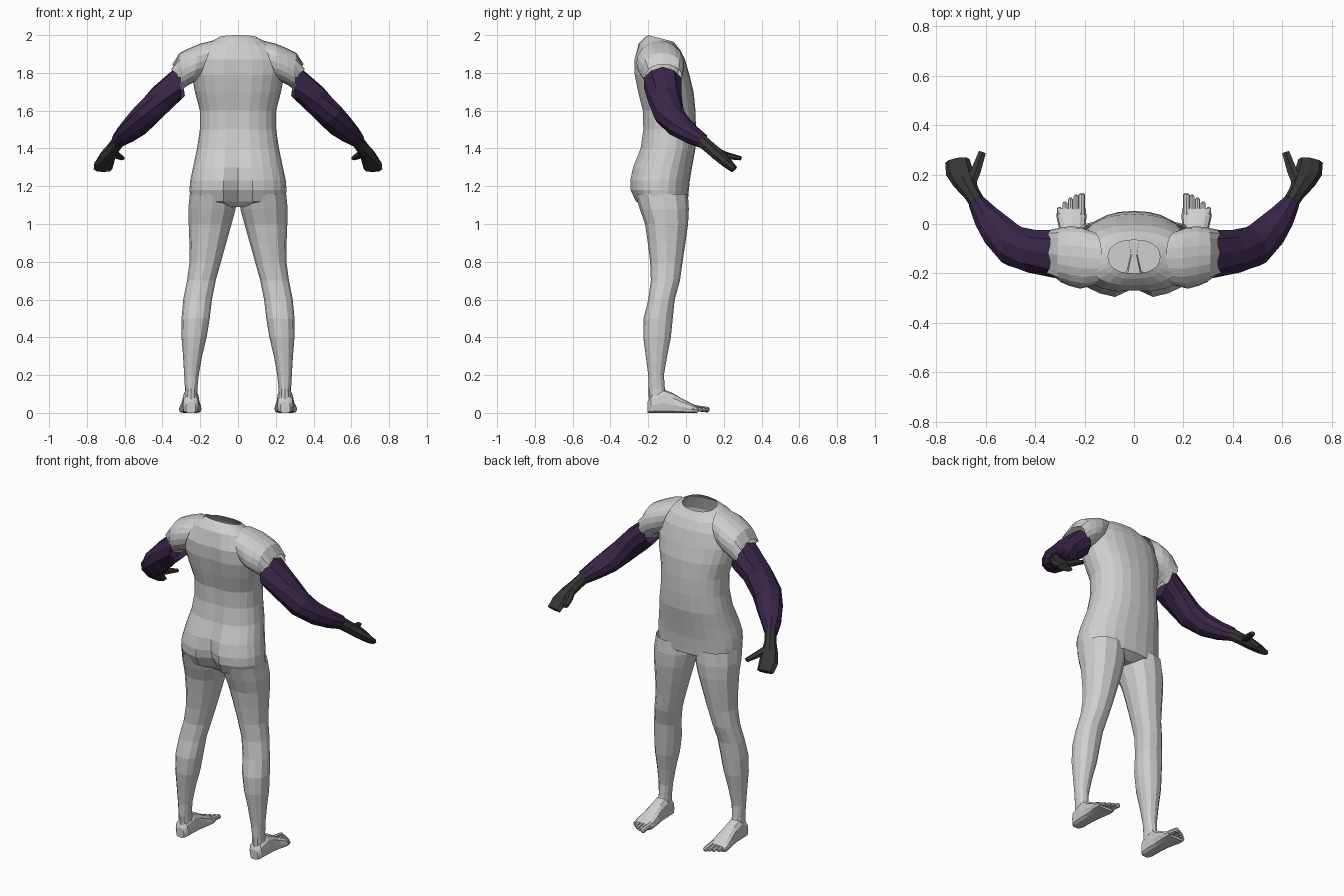
import bpy, bmesh, math, random
from mathutils import Vector

random.seed(4)


def material(name, rgb):
    m = bpy.data.materials.new(name)
    m.diffuse_color = (*rgb, 1)
    return m


GREY = material("light_grey", (0.62, 0.62, 0.62))
PURPLE = material("dark_purple", (0.042, 0.019, 0.068))
DARK = material("charcoal", (0.036, 0.036, 0.034))


def loft(name, rings, mat, cap_start=False, cap_end=False, mirror=False):
    """Skin a list of equal point rings."""
    bm = bmesh.new()
    vs = [[bm.verts.new(p) for p in r] for r in rings]
    n = len(vs[0])
    for a, b in zip(vs, vs[1:]):
        for i in range(n):
            j = (i + 1) % n
            bm.faces.new((a[i], a[j], b[j], b[i]))
    if cap_start:
        bm.faces.new(vs[0][::-1])
    if cap_end:
        bm.faces.new(vs[-1])
    bmesh.ops.recalc_face_normals(bm, faces=bm.faces)
    me = bpy.data.meshes.new(name)
    bm.to_mesh(me)
    bm.free()
    me.materials.append(mat)
    ob = bpy.data.objects.new(name, me)
    bpy.context.collection.objects.link(ob)
    if mirror:
        ob.modifiers.new("Mirror", "MIRROR").use_mirror_merge = False
    return ob


def unit_ring(n, power=1.0):
    out = []
    for i in range(n):
        a = 2 * math.pi * i / n - math.pi / 2
        c, s = math.cos(a), math.sin(a)
        out.append((math.copysign(abs(c) ** power, c) if abs(c) > 1e-6 else 0,
                    math.copysign(abs(s) ** power, s) if abs(s) > 1e-6 else 0))
    return out


def section(x0, x1, yb, yf, zb, zf, n, power=1.0, cleft=0.0):
    """Near-horizontal ring, its height running from zb at the back to zf in front."""
    pts = []
    for u, v in unit_ring(n, power):
        y = (yb + yf) / 2 + v * (yf - yb) / 2
        if v < 0 and abs(u) < 0.05:
            y += cleft
        pts.append(Vector(((x0 + x1) / 2 + u * (x1 - x0) / 2, y,
                           zb + (zf - zb) * (v + 1) / 2)))
    return pts


def tube(name, path, n, mat, start_dir=None, ragged=0.0, caps=False):
    """Mirrored tube through (centre, side radius, upright radius) stations."""
    rings = []
    cs = [Vector(p[0]) for p in path]
    for k, (c, ru, rv) in enumerate(path):
        t = (cs[min(k + 1, len(cs) - 1)] - cs[max(k - 1, 0)]).normalized()
        if k == 0 and start_dir:
            t = Vector(start_dir).normalized()
        side = t.cross(Vector((0, 0, 1))).normalized()
        up = side.cross(t)
        jag = ragged if k == 0 else 0
        rings.append([cs[k] + side * u * ru + up * v * rv
                      + t * random.uniform(-jag, jag) for u, v in unit_ring(n)])
    return loft(name, rings, mat, caps, caps, mirror=True)


# Torso: half width, back y, front y, back z, front z, cleft depth
torso = [
    (0.14, -0.20, -0.04, 1.09, 1.09, 0),
    (0.250, -0.270, 0.010, 1.12, 1.12, 0.06),
    (0.257, -0.298, 0.015, 1.18, 1.18, 0.05),
    (0.253, -0.300, 0.020, 1.23, 1.23, 0.04),
    (0.238, -0.285, 0.032, 1.30, 1.30, 0.025),
    (0.217, -0.245, 0.050, 1.40, 1.40, 0.01),
    (0.202, -0.230, 0.053, 1.50, 1.50, 0.008),
    (0.202, -0.233, 0.050, 1.60, 1.60, 0.01),
    (0.228, -0.258, 0.040, 1.70, 1.70, 0.012),
    (0.245, -0.276, 0.018, 1.79, 1.79, 0.012),
    (0.238, -0.277, -0.005, 1.87, 1.87, 0.008),
    (0.190, -0.250, -0.030, 1.955, 1.92, 0),
    (0.135, -0.222, -0.050, 1.985, 1.945, 0),
    (0.105, -0.200, -0.065, 2.0, 1.965, 0),
]
loft("torso", [section(-w, w, yb, yf, zb, zf, 24, 0.88, cl)
               for w, yb, yf, zb, zf, cl in torso], GREY, cap_start=True)

# Short sleeves: top x, bottom x, top z, bottom z, back y, front y
sleeve = [
    (0.13, 0.21, 1.972, 1.76, -0.25, -0.03),
    (0.20, 0.235, 1.955, 1.75, -0.262, -0.012),
    (0.26, 0.265, 1.93, 1.735, -0.25, -0.010),
    (0.31, 0.285, 1.905, 1.72, -0.235, -0.015),
    (0.350, 0.300, 1.845, 1.705, -0.215, -0.022),
]
rings = []
for k, (xt, xb, zt, zb, yb, yf) in enumerate(sleeve):
    jag = 0.014 if k == len(sleeve) - 1 else 0
    rings.append([Vector((xb + (xt - xb) * (v + 1) / 2 + random.uniform(-jag, jag),
                          (yb + yf) / 2 + u * (yf - yb) / 2,
                          (zb + zt) / 2 + v * (zt - zb) / 2))
                  for u, v in unit_ring(20, 0.9)])
loft("sleeves", rings, GREY, mirror=True)

# Legs: inner x, outer x, back y, front y, z
legs = [
    (0.010, 0.255, -0.270, 0.010, 1.16),
    (0.012, 0.263, -0.245, 0.015, 1.08),
    (0.034, 0.261, -0.217, 0.011, 1.00),
    (0.062, 0.257, -0.202, -0.003, 0.90),
    (0.090, 0.256, -0.190, -0.018, 0.80),
    (0.118, 0.270, -0.186, -0.032, 0.70),
    (0.138, 0.290, -0.200, -0.060, 0.60),
    (0.150, 0.299, -0.225, -0.070, 0.50),
    (0.166, 0.299, -0.226, -0.080, 0.40),
    (0.190, 0.291, -0.213, -0.100, 0.30),
    (0.208, 0.285, -0.200, -0.117, 0.20),
    (0.215, 0.281, -0.198, -0.112, 0.13),
    (0.212, 0.284, -0.197, -0.095, 0.07),
]
loft("legs", [section(a, b, c, d, z, z, 12, 0.92) for a, b, c, d, z in legs],
     GREY, mirror=True)

# Feet: y, centre x, half width, top z
feet = [
    (-0.203, 0.250, 0.026, 0.060),
    (-0.185, 0.250, 0.042, 0.095),
    (-0.120, 0.250, 0.046, 0.125),
    (-0.070, 0.250, 0.047, 0.105),
    (-0.020, 0.250, 0.053, 0.075),
    (0.030, 0.253, 0.061, 0.050),
    (0.062, 0.253, 0.058, 0.034),
]
loft("feet", [[Vector((x + u * w, y, max(0.0, h * (0.42 + 0.58 * v))))
               for u, v in unit_ring(12, 0.8)] for y, x, w, h in feet],
     GREY, True, True, mirror=True)

# Toes, the innermost one being largest
for i in range(5):
    x = 0.212 + i * 0.0225
    r = 0.0145 if i == 0 else 0.0105
    tip = 0.124 - 0.004 * i - 0.0025 * i * i
    tube(f"toe_{i + 1}", [((x, 0.035, 0.026), r, r * 1.2),
                          ((x, tip - 0.022, 0.019), r, r),
                          ((x, tip - 0.007, 0.016), r, r),
                          ((x, tip, 0.014), r * 0.55, r * 0.5)],
         8, GREY, caps=True)

# Arms: open and ragged at the shoulder
tube("arms", [
    ((0.312, -0.123, 1.745), 0.104, 0.088),
    ((0.400, -0.113, 1.668), 0.092, 0.076),
    ((0.485, -0.090, 1.580), 0.085, 0.072),
    ((0.545, -0.035, 1.518), 0.074, 0.064),
    ((0.595, 0.025, 1.475), 0.057, 0.053),
    ((0.637, 0.088, 1.440), 0.036, 0.040),
], 10, PURPLE, start_dir=(0.98, 0, -0.22), ragged=0.022)

# Hands: mitten-like palm with thumb
tube("hands", [
    ((0.625, 0.072, 1.450), 0.032, 0.036),
    ((0.658, 0.125, 1.405), 0.034, 0.034),
    ((0.688, 0.175, 1.362), 0.048, 0.033),
    ((0.708, 0.215, 1.325), 0.055, 0.028),
    ((0.715, 0.255, 1.290), 0.050, 0.020),
], 8, DARK, caps=True)
tube("thumbs", [
    ((0.668, 0.150, 1.385), 0.026, 0.024),
    ((0.640, 0.215, 1.362), 0.023, 0.019),
    ((0.614, 0.290, 1.348), 0.017, 0.011),
], 6, DARK, caps=True)
